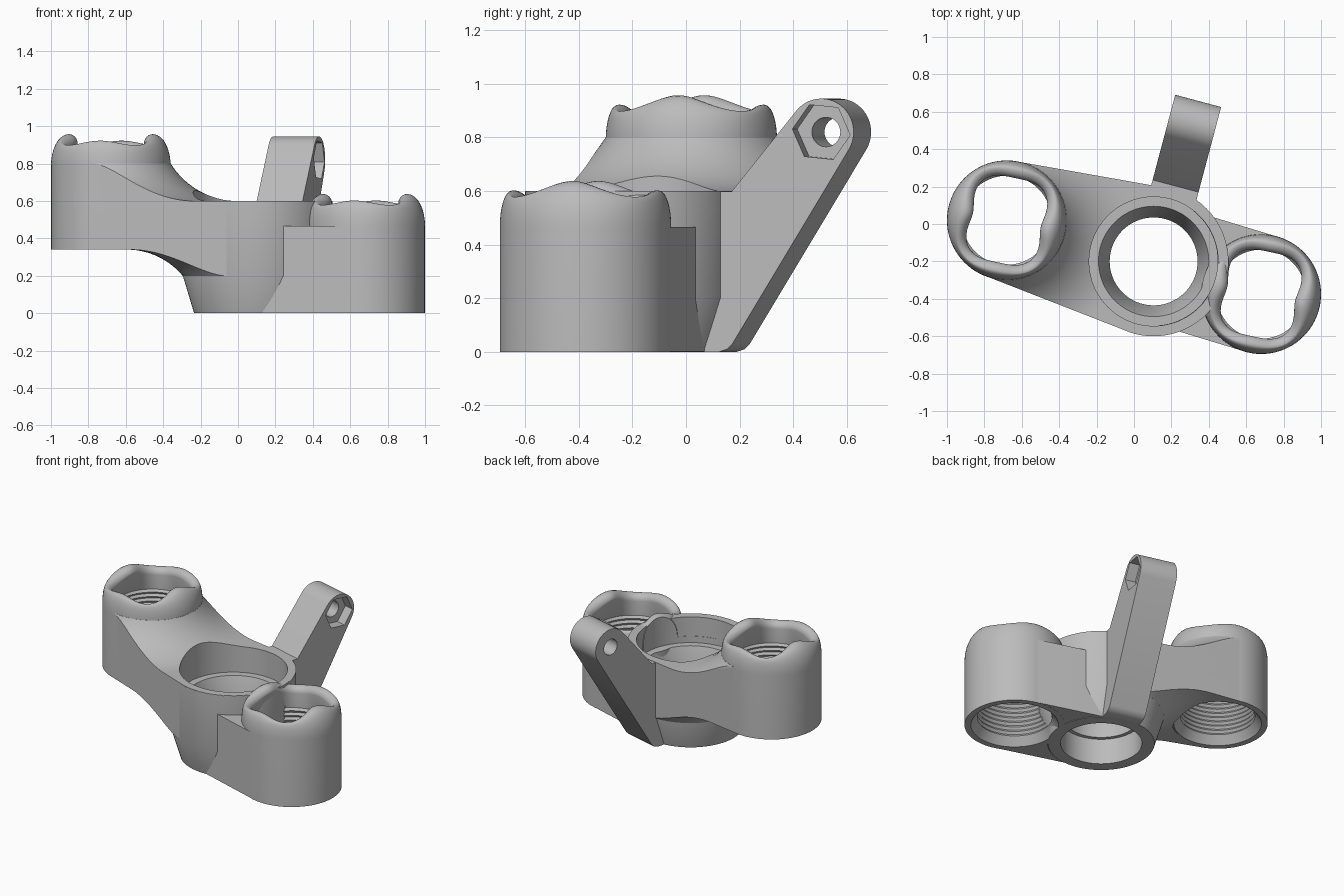
import bpy, bmesh
from math import pi, cos, sin, sqrt, acos, atan2, dist
from mathutils import Matrix, Vector

if "Cube" in bpy.data.objects:
    bpy.data.objects.remove(bpy.data.objects["Cube"])

metal = bpy.data.materials.new("grey metal")
metal.use_nodes = True
grey = (0.5, 0.5, 0.5, 1)
metal.diffuse_color = grey
metal.node_tree.nodes["Principled BSDF"].inputs["Base Color"].default_value = grey

HUB = (0.105, -0.20)
LEFT_POST = (-0.68, 0.02)
RIGHT_POST = (0.68, -0.375)
POST_R = 0.32
BORE = 0.25


def finish(name, bm, matrix=Matrix()):
    bmesh.ops.recalc_face_normals(bm, faces=bm.faces)
    mesh = bpy.data.meshes.new(name)
    bm.to_mesh(mesh)
    bm.free()
    mesh.transform(matrix)
    mesh.materials.append(metal)
    ob = bpy.data.objects.new(name, mesh)
    bpy.context.collection.objects.link(ob)
    return ob


def loft(name, profile, centre, n=80):
    """Closed ring: profile(t) gives the (radius, z) loop at angle t."""
    bm = bmesh.new()
    rings = []
    for i in range(n):
        t = 2 * pi * i / n
        rings.append([bm.verts.new((centre[0] + r * cos(t), centre[1] + r * sin(t), z))
                      for r, z in profile(t)])
    for i in range(n):
        a, b = rings[i], rings[(i + 1) % n]
        for j in range(len(a)):
            k = (j + 1) % len(a)
            bm.faces.new((a[j], b[j], b[k], a[k]))
    return finish(name, bm)


def lathe(name, points, centre):
    return loft(name, lambda t: points, centre)


def prism(name, outline, z0, z1, matrix=Matrix()):
    bm = bmesh.new()
    low = [bm.verts.new((x, y, z0)) for x, y in outline]
    high = [bm.verts.new((x, y, z1)) for x, y in outline]
    bm.faces.new(low)
    bm.faces.new(high)
    for i in range(len(low)):
        j = (i + 1) % len(low)
        bm.faces.new((low[i], low[j], high[j], high[i]))
    return finish(name, bm, matrix)


def arc(c, r, a0, a1, n):
    return [(c[0] + r * cos(a0 + (a1 - a0) * i / n),
             c[1] + r * sin(a0 + (a1 - a0) * i / n)) for i in range(n + 1)]


def circle(c, r, n=64):
    return arc(c, r, 0, 2 * pi, n)[:-1]


def tangent_outline(c1, r1, c2, r2):
    """Two circles joined by their outer tangents."""
    a = atan2(c2[1] - c1[1], c2[0] - c1[0])
    b = acos((r1 - r2) / dist(c1, c2))
    return arc(c2, r2, a - b, a + b, 36) + arc(c1, r1, a + b, a + 2 * pi - b, 36)


def cut(target, *cutters):
    bpy.context.view_layer.objects.active = target
    for cutter in cutters:
        mod = target.modifiers.new("cut", "BOOLEAN")
        mod.operation = "DIFFERENCE"
        mod.solver = "EXACT"
        mod.object = cutter
        cutter.hide_render = True
        bpy.ops.object.modifier_apply(modifier=mod.name)
        bpy.data.objects.remove(cutter)


def drill(c, r, z0=-1.0):
    return prism("cutter", circle(c, r, 80), z0, 2)


# Threaded post with a wavy, rounded-square rim
def post(name, centre, z0, base):
    def profile(t):
        t += 0.21
        inner = 0.2275 - 0.0225 * cos(2 * t) - 0.02 * cos(4 * t)
        crest = 0.135 + 0.0175 * cos(2 * t) + 0.02 * cos(4 * t)
        lip = 0.045
        mid = inner + lip
        pts = [(POST_R, z0)]
        for k in range(9):
            a = k * pi / 16
            pts.append((mid + (POST_R - mid) * cos(a), base + crest * sin(a)))
        for k in range(1, 7):
            a = pi / 2 + k * pi / 12
            pts.append((mid + lip * cos(a), base + crest - lip + lip * sin(a)))
        top, bottom, turns = base - 0.03, z0 + 0.04, 12
        for k in range(2 * turns + 1):
            pts.append((BORE - 0.012 * (k % 2), top + (bottom - top) * k / (2 * turns)))
        pts.append((0.28, z0))
        return pts
    return loft(name, profile, centre)


left_post = post("left_post", LEFT_POST, 0.34, 0.785)
right_post = post("right_post", RIGHT_POST, 0, 0.465)
cut(right_post, drill(HUB, 0.342, 0.42))

# Central hub with stepped bore and tapered foot
hub = lathe("hub", [(0.34, 0), (0.40, 0.2), (0.40, 0.598), (0.345, 0.598), (0.345, 0.42),
                    (0.295, 0.42), (0.235, 0.24), (0.235, 0.18), (0.26, 0.18), (0.26, 0)], HUB)

# Left arm: swept up to the post above, swept down to the hub below
left_arm = prism("left_arm", tangent_outline(HUB, 0.399, LEFT_POST, 0.319), 0.05, 0.8)


def fillet(r_in, r_out, z_flat, radius, side):
    pts = []
    for i in range(17):
        r = r_in + (r_out - r_in) * i / 16
        pts.append((r, z_flat + side * (radius - sqrt(radius ** 2 - (r_out - r) ** 2))))
    return pts


saddle = fillet(0.30, 0.68, 0.6, 0.424, 1) + [(1.6, 0.6), (1.6, 1.4), (0.3, 1.4)]
belly = [(0.2, 0.2)] + fillet(0.40, 0.70, 0.34, 0.39, -1) + [(1.7, 0.34), (1.7, -0.2), (0.2, -0.2)]
cut(left_arm, lathe("cutter", saddle, LEFT_POST), lathe("cutter", belly, HUB),
    drill(LEFT_POST, 0.285), drill(HUB, 0.345))

# Right arm: straight bar as wide as its post
right_arm = prism("right_arm", tangent_outline(HUB, 0.319, RIGHT_POST, 0.319), 0.001, 0.465)
cut(right_arm, drill(RIGHT_POST, 0.285), drill(HUB, 0.343))

# Slanted rear lever with bolt hole and hexagonal nut pocket
along = Vector((0.257, 0.966, 0)).normalized()
up = Vector((0, 0, 1))
across = along.cross(up)
frame = Matrix((along, up, across)).transposed().to_4x4()
frame.translation = (HUB[0] + 0.01, HUB[1], 0)
TIP = (0.763, 0.82)
HALF = 0.127
side = [(0.3, 0), (0.37, 0), (0.40, 0.01), (0.42, 0.03)]
side += arc(TIP, 0.125, -0.54, 2.44, 24)
side += [(0.417, 0.598), (0.36, 0.598), (0.36, 0.42), (0.3, 0.42)]
lever = prism("rear_lever", side, -HALF, HALF, frame)
cut(lever, prism("cutter", circle(TIP, 0.055, 32), -0.3, 0.3, frame),
    prism("cutter", arc(TIP, 0.112, -0.1, 2 * pi - 0.1, 6)[:-1], HALF - 0.07, 0.3, frame))

# Smooth the round surfaces, keep machined edges sharp
for ob in (left_post, right_post, hub, left_arm, right_arm, lever):
    bpy.ops.object.select_all(action="DESELECT")
    ob.select_set(True)
    bpy.context.view_layer.objects.active = ob
    bpy.ops.object.shade_smooth_by_angle(angle=0.6)
